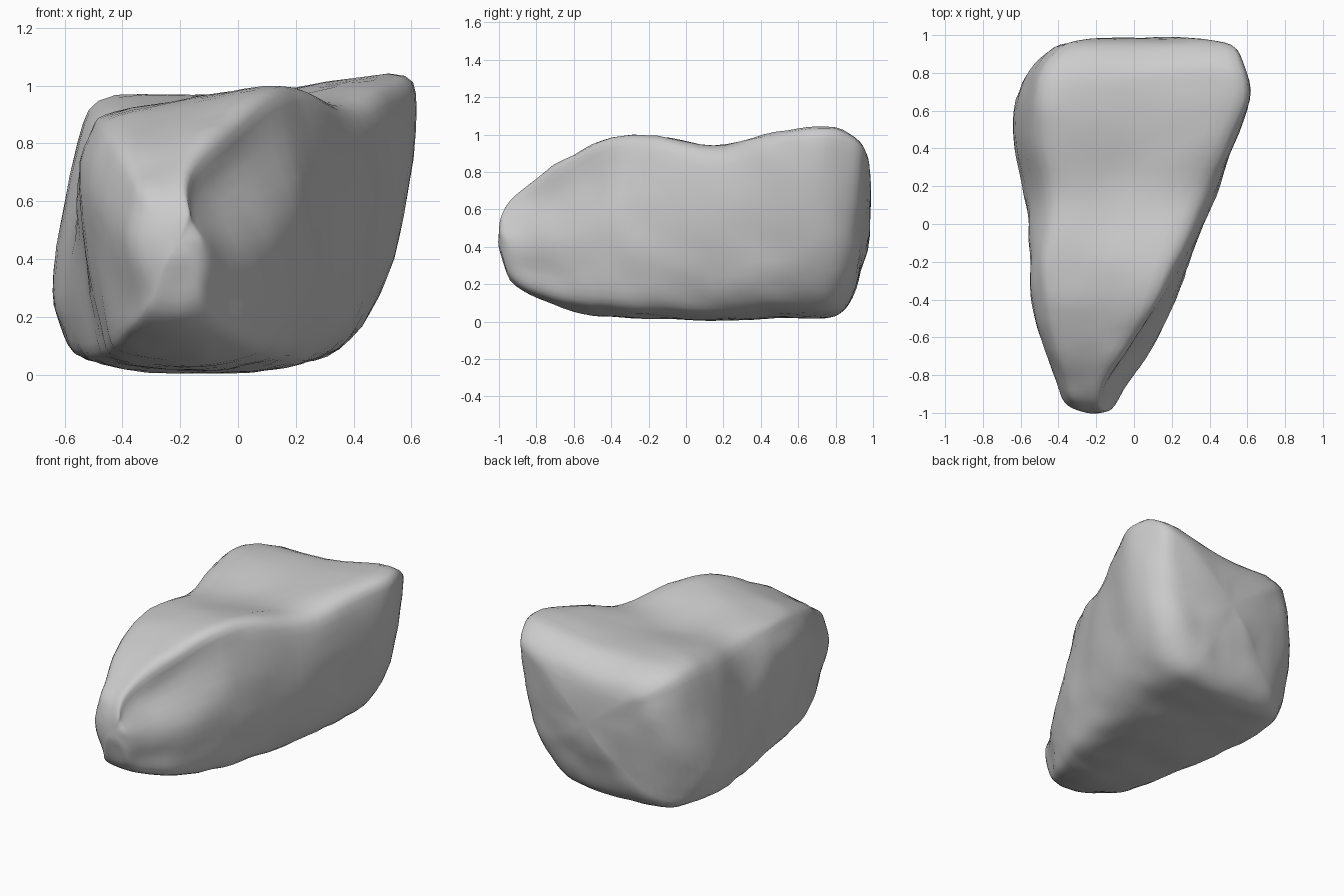
import bpy, bmesh
from mathutils import Vector, noise

cube = bpy.data.objects.get("Cube")
if cube:
    bpy.data.objects.remove(cube)

# Stations from the narrow front to the broad back:
# y, bottom z, left foot x, left bulge x, z, left crest x, z, right crest x, z, right wall x, right foot x
STATIONS = [
    (-.985, .37, -.26, -.29, .47, -.25, .54, -.17, .56, -.13, -.15),
    (-.94, .22, -.31, -.37, .45, -.32, .63, -.18, .65, -.09, -.12),
    (-.8, .13, -.38, -.42, .47, -.35, .73, -.14, .76, -.01, -.04),
    (-.6, .06, -.44, -.49, .57, -.40, .83, .0, .89, .12, .07),
    (-.4, .03, -.47, -.54, .66, -.42, .89, .11, .99, .22, .15),
    (-.15, .015, -.5, -.55, .65, -.43, .91, .2, .995, .31, .21),
    (.15, .005, -.55, -.57, .4, -.38, .90, .3, .935, .42, .27),
    (.42, .02, -.61, -.635, .33, -.42, .94, .43, 1.0, .5, .33),
    (.66, .02, -.59, -.62, .38, -.43, .965, .53, 1.04, .575, .35),
    (.82, .03, -.48, -.55, .42, -.41, .93, .51, 1.03, .55, .32),
    (.92, .12, -.33, -.44, .52, -.33, .85, .47, .94, .47, .25),
    (.96, .3, -.17, -.28, .58, -.2, .77, .32, .83, .32, .18),
]
STEPS = 4


def mix(a, b, t):
    return a + (b - a) * t


def clamp(value, low, high):
    return max(low, min(high, value))


def section(y, zb, lf, lb, lbz, lc, lcz, rc, rcz, rw, rf):
    """Cross-section outline running from the underside up the left and down the right."""
    h = rcz - zb
    mid = mix(lf, rf, .5)
    # The right shoulder swells at the back and is a groove at the front
    swell = clamp(.06 + .2 * y, -.06, .06)
    # The top is dished towards the back
    dish = .035 * clamp(y * 2, 0, 1)
    outline = [
        (mid, zb),
        (mix(mid, lf, .83), zb + .035 * h),
        (lf, zb + .15 * h),
        (lb, lbz),
        (mix(lb, lc, .4), mix(lbz, lcz, .75)),
        (lc, lcz),
        (mix(lc, rc, .5), mix(lcz, rcz, .5) - dish),
        (rc, rcz),
        (mix(rc, rw, .5) + swell * h, rcz - (.16 - .8 * swell) * h),
        (rw, zb + .52 * h),
        (mix(rw, rf, .35), zb + .25 * h),
        (rf, zb + .07 * h),
        (mix(mid, rf, .6), zb + .018 * h),
    ]
    # The back wall leans outward towards the top
    lean = max(0, y - .7) * .35
    return [Vector((x, y + lean * (z - .55), z)) for x, z in outline]


def spline(points, closed):
    """Smooth curve through all points."""
    n = len(points)
    pick = (lambda i: points[i % n]) if closed else (lambda i: points[clamp(i, 0, n - 1)])
    result = []
    for i in range(n if closed else n - 1):
        a, b, c, d = (pick(i + k) for k in (-1, 0, 1, 2))
        for s in range(STEPS):
            t = s / STEPS
            result.append(b + (c - a) * (t / 2)
                          + (a * 2 - b * 5 + c * 4 - d) * (t * t / 2)
                          + (b * 3 - a - c * 3 + d) * (t ** 3 / 2))
    if not closed:
        result.append(points[-1].copy())
    return result


# Loft the boulder through its smoothed sections
rings = [spline(section(*s), True) for s in STATIONS]
strips = [spline(list(line), False) for line in zip(*rings)]
bm = bmesh.new()
grid = [[bm.verts.new(p) for p in strip] for strip in strips]
count = len(grid)
for i in range(count):
    a, b = grid[i], grid[(i + 1) % count]
    for j in range(len(a) - 1):
        bm.faces.new((a[j], a[j + 1], b[j + 1], b[j]))

# Rounded end caps
for end, tip_y in ((0, -1), (-1, .985)):
    rim = [strip[end] for strip in grid]
    centre = sum((v.co for v in rim), Vector()) / count
    centre.y = tip_y
    tip = bm.verts.new(centre)
    outer = rim
    for inward, forward in ((.3, .5), (.6, .84)):
        inner = []
        for v in rim:
            p = mix(v.co, centre, inward)
            p.y = mix(v.co.y, tip_y, forward)
            inner.append(bm.verts.new(p))
        for i in range(count):
            k = (i + 1) % count
            bm.faces.new((outer[i], outer[k], inner[k], inner[i]))
        outer = inner
    for i in range(count):
        bm.faces.new((outer[i], outer[(i + 1) % count], tip))
bmesh.ops.recalc_face_normals(bm, faces=bm.faces)

# Soften the creases, then add weathered dents and lumps
for _ in range(2):
    bmesh.ops.smooth_vert(bm, verts=bm.verts, factor=.5,
                          use_axis_x=True, use_axis_y=True, use_axis_z=True)
bm.normal_update()
moves = [(v, v.normal * (.003 + .010 * noise.noise(v.co * 4) + .007 * noise.noise(v.co * 9)))
         for v in bm.verts]
for v, offset in moves:
    v.co += offset
    v.co.z = max(v.co.z, 0)

mesh = bpy.data.meshes.new("boulder")
bm.to_mesh(mesh)
bm.free()
boulder = bpy.data.objects.new("boulder", mesh)
bpy.context.collection.objects.link(boulder)

# Plain stone colour
stone = bpy.data.materials.new("grey_stone")
stone.use_nodes = True
colour = (.6, .6, .6, 1)
stone.diffuse_color = colour
stone.node_tree.nodes["Principled BSDF"].inputs["Base Color"].default_value = colour
mesh.materials.append(stone)

for face in mesh.polygons:
    face.use_smooth = True
